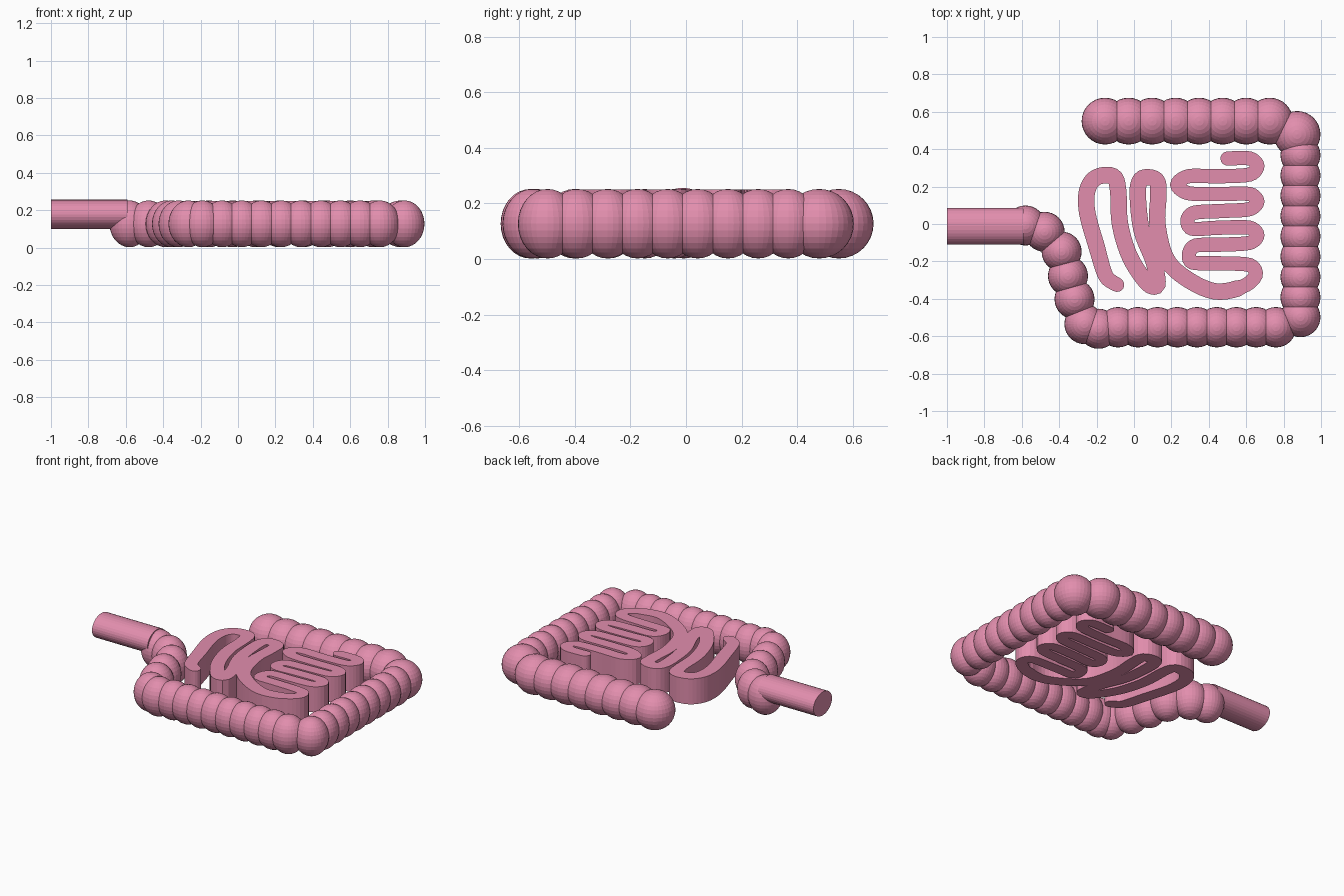
import bpy, bmesh, math
from mathutils import Vector
from mathutils.geometry import interpolate_bezier

if "Cube" in bpy.data.objects:
    bpy.data.objects.remove(bpy.data.objects["Cube"])

mat = bpy.data.materials.new("pink_tissue")
mat.diffuse_color = (0.76, 0.27, 0.42, 1)
mat.use_nodes = True
mat.node_tree.nodes["Principled BSDF"].inputs["Base Color"].default_value = mat.diffuse_color


def finish(ob, name):
    ob.name = name
    ob.data.materials.append(mat)


def bead(name, x, y, r, rz=0.125):
    bpy.ops.mesh.primitive_uv_sphere_add(segments=32, ring_count=16, location=(x, y, 0.127))
    ob = bpy.context.object
    ob.scale = (r, r, rz)
    finish(ob, name)


# Large bowel: back row, right column, front row and the curve to the outlet
for i in range(8):
    bead("back_bowel_segment", -0.155 + 0.1258 * i, 0.55, 0.125)
bead("back_corner_segment", 0.872, 0.479, 0.125)
for i in range(8):
    bead("side_bowel_segment", 0.89, 0.368 - 0.1085 * i, 0.107)
bead("front_corner_segment", 0.89, -0.498, 0.107)
for i in range(9):
    bead("front_bowel_segment", -0.085 + 0.1055 * i, -0.552, 0.108)
for x, y in [(-0.19, -0.56), (-0.265, -0.535), (-0.318, -0.402), (-0.353, -0.278),
             (-0.387, -0.148), (-0.478, -0.042), (-0.58, -0.008)]:
    bead("curved_bowel_segment", x, y, 0.107)

# Outlet tube, slightly flattened
bpy.ops.mesh.primitive_cylinder_add(vertices=32, radius=1, depth=0.41,
                                    location=(-0.795, -0.012, 0.178),
                                    rotation=(0, math.pi / 2, 0))
tube = bpy.context.object
tube.scale = (0.078, 0.098, 1)
finish(tube, "outlet_tube")

# Small bowel: folded centre line, from the left end to the upper right end
left_folds = [(-.09, -.325), (-.15, -.28), (-.2, -.12), (-.25, .06), (-.25, .18), (-.2, .25),
              (-.11, .255), (-.085, .18), (-.075, .0), (-.02, -.18), (.075, -.32), (.125, -.325),
              (.105, -.2), (.04, -.03), (.02, .18), (.045, .245), (.12, .235), (.13, .15),
              (.125, .0), (.17, -.18), (.27, -.285), (.43, -.36)]
right_folds = [(.58, -.335), (.65, -.275), (.62, -.22), (.45, -.21), (.31, -.205),
               (.295, -.155), (.33, -.115), (.48, -.11), (.62, -.1), (.66, -.06), (.62, -.02),
               (.45, -.02), (.31, -.025), (.285, .02), (.32, .06), (.48, .07), (.62, .08),
               (.66, .12), (.62, .16), (.45, .16), (.29, .165), (.23, .21), (.29, .255),
               (.45, .255), (.62, .265), (.66, .31), (.62, .35), (.5, .35)]
pts = [Vector((x, y, 0)) for x, y in left_folds + right_folds]
path = []
for i in range(len(pts) - 1):
    a, b = pts[i], pts[i + 1]
    ta = (b - pts[max(i - 1, 0)]) / 6
    tb = (pts[min(i + 2, len(pts) - 1)] - a) / 6
    # limit handles so that tight turns stay clean
    ta = ta.normalized() * min(ta.length, (b - a).length * 0.38)
    tb = tb.normalized() * min(tb.length, (b - a).length * 0.38)
    path += interpolate_bezier(a, a + ta, b - tb, b, 6)[:-1]
path.append(pts[-1])
low, high = 0.08, 0.25


# Ribbon is a little wider in the left folds, slimmer at the start
def side(i):
    t = path[min(i + 1, len(path) - 1)] - path[max(i - 1, 0)]
    half = 0.038 + 0.006 * min(1, i / 10) * (i < 5 * len(left_folds))
    return Vector((-t.y, t.x, 0)).normalized() * half


bm = bmesh.new()
lefts = [bm.verts.new(p + side(i)) for i, p in enumerate(path)]
rights = [bm.verts.new(p - side(i)) for i, p in enumerate(path)]
for i in range(len(path) - 1):
    bm.faces.new((rights[i], rights[i + 1], lefts[i + 1], lefts[i]))


# Rounded ends
def cap(centre, start, end):
    v = start.co - centre
    arc = []
    for k in range(1, 8):
        a = math.pi * k / 8
        arc.append(bm.verts.new(centre + Vector((v.x * math.cos(a) - v.y * math.sin(a),
                                                 v.x * math.sin(a) + v.y * math.cos(a), 0))))
    bm.faces.new([start] + arc + [end])


cap(path[0], lefts[0], rights[0])
cap(path[-1], rights[-1], lefts[-1])

# Raise the flat ribbon to its full height
bmesh.ops.translate(bm, verts=bm.verts, vec=(0, 0, low))
res = bmesh.ops.extrude_face_region(bm, geom=bm.faces[:], use_keep_orig=True)
bmesh.ops.translate(bm, verts=[g for g in res["geom"] if isinstance(g, bmesh.types.BMVert)],
                    vec=(0, 0, high - low))
bmesh.ops.recalc_face_normals(bm, faces=bm.faces)
mesh = bpy.data.meshes.new("small_bowel")
bm.to_mesh(mesh)
bm.free()
small = bpy.data.objects.new("small_bowel", mesh)
bpy.context.collection.objects.link(small)
finish(small, "small_bowel")
